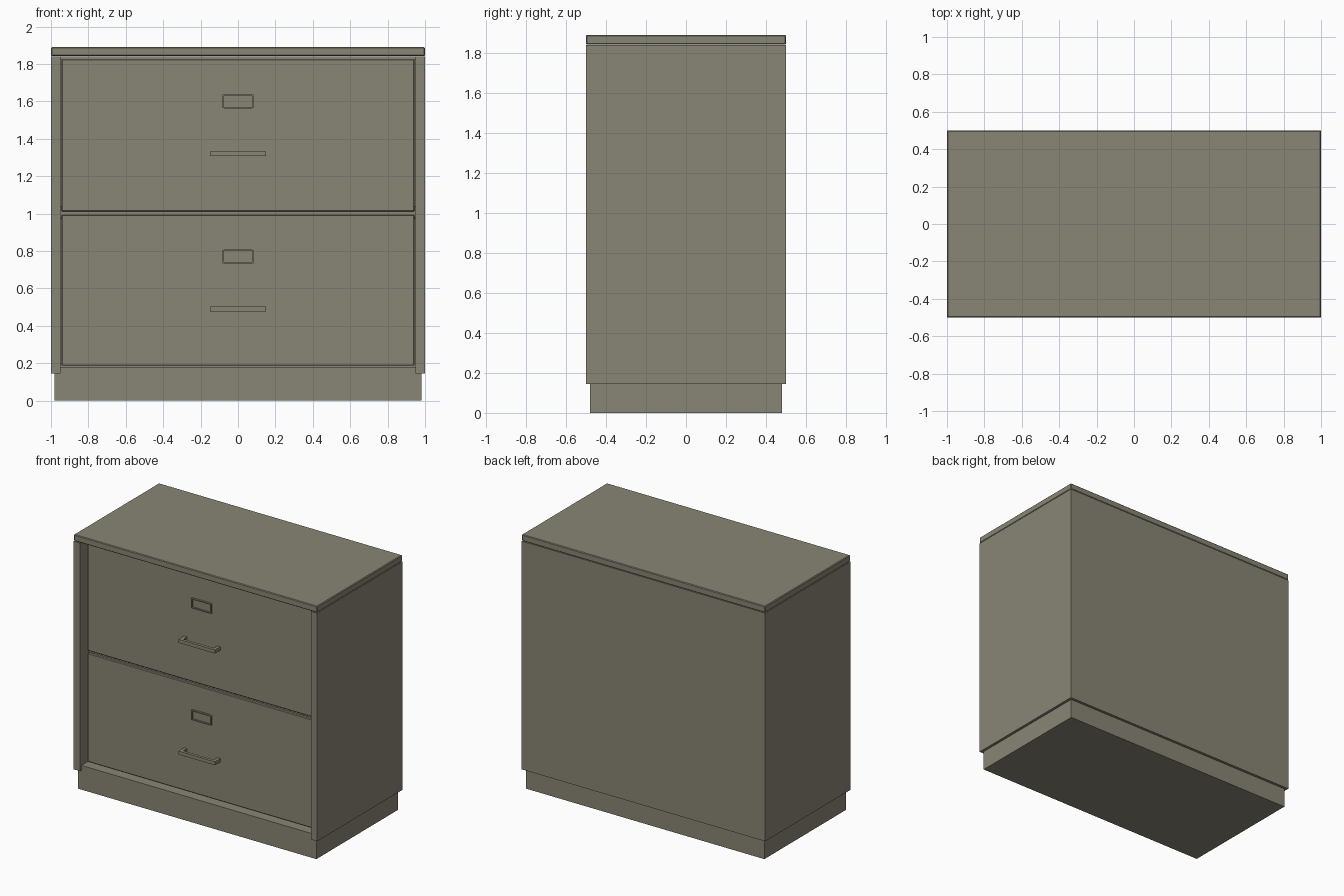
import bpy

if "Cube" in bpy.data.objects:
    bpy.data.objects.remove(bpy.data.objects["Cube"])

olive = bpy.data.materials.new("olive_grey_metal")
olive.diffuse_color = (0.25, 0.238, 0.178, 1)
olive.use_nodes = True
olive.node_tree.nodes["Principled BSDF"].inputs["Base Color"].default_value = olive.diffuse_color


def box(name, x, y, z, bevel=0.0):
    """Axis-aligned box from (min, max) ranges, optionally with chamfered edges."""
    bpy.ops.mesh.primitive_cube_add(
        size=1, location=(sum(x) / 2, sum(y) / 2, sum(z) / 2))
    ob = bpy.context.object
    ob.name = name
    ob.scale = (x[1] - x[0], y[1] - y[0], z[1] - z[0])
    bpy.ops.object.transform_apply(location=False, rotation=False, scale=True)
    ob.data.materials.append(olive)
    if bevel:
        mod = ob.modifiers.new("edge", 'BEVEL')
        mod.width = bevel
        mod.segments = 1
    return ob


# Plinth and top
box("plinth", (-0.98, 0.98), (-0.48, 0.48), (0, 0.145))
box("top_slab", (-1, 1), (-0.5, 0.5), (1.842, 1.89), 0.005)

# Carcass
for side, s in (("left", -1), ("right", 1)):
    box(side + "_side_panel", tuple(sorted((s * 0.95, s))), (-0.5, 0.5), (0.145, 1.84))
box("back_panel", (-0.95, 0.95), (0.46, 0.5), (0.145, 1.84))
box("bottom_panel", (-0.95, 0.95), (-0.48, 0.46), (0.145, 0.18))
box("upper_panel", (-0.95, 0.95), (-0.41, 0.46), (1.825, 1.84))
box("divider_rail", (-0.95, 0.95), (-0.40, -0.34), (0.97, 1.04))

# Two drawers, each with a pull handle and a card holder
F = -0.42
for name, lo, hi, zh in (("lower", 0.187, 0.993, 0.49), ("upper", 1.012, 1.825, 1.32)):
    box(name + "_drawer", (-0.943, 0.943), (F, 0.44), (lo, hi), 0.004)
    # Handle bar and posts
    box(name + "_handle_bar", (-0.15, 0.15), (F - 0.065, F - 0.043), (zh - 0.013, zh + 0.013))
    for s in (-1, 1):
        box(name + "_handle_post", tuple(sorted((s * 0.125, s * 0.15))),
            (F - 0.044, F + 0.01), (zh - 0.013, zh + 0.013))
    # Card holder: thin back plate with a raised rim
    zl = zh + 0.28
    box(name + "_card_plate", (-0.08, 0.08), (F - 0.004, F + 0.005), (zl - 0.036, zl + 0.036))
    for s in (-1, 1):
        box(name + "_card_rim_side", tuple(sorted((s * 0.074, s * 0.082))),
            (F - 0.014, F + 0.005), (zl - 0.036, zl + 0.036))
        zc = zl + s * 0.033
        box(name + "_card_rim_edge", (-0.074, 0.074), (F - 0.014, F + 0.005),
            (zc - 0.004, zc + 0.004))
